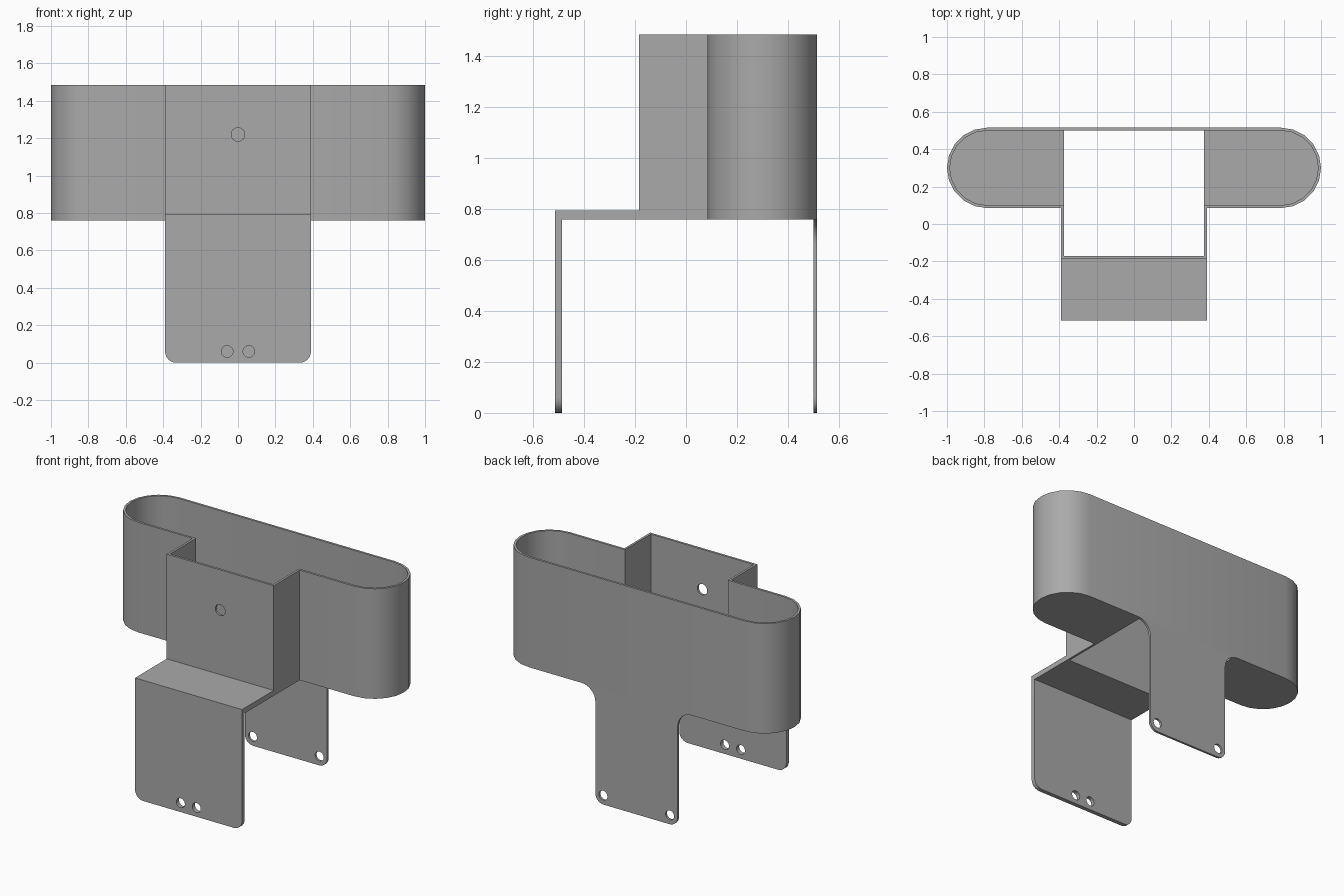
import bpy
import bmesh
from math import sin, cos, pi, radians
from mathutils import Matrix, Vector

if "Cube" in bpy.data.objects:
    bpy.data.objects.remove(bpy.data.objects["Cube"], do_unlink=True)

grey = bpy.data.materials.new("plain grey")
grey.use_nodes = True
GREY = (0.4, 0.4, 0.4, 1)
grey.diffuse_color = GREY
grey.node_tree.nodes["Principled BSDF"].inputs["Base Color"].default_value = GREY

WALL = 0.015
BOTTOM, TOP = 0.76, 1.485
BACK, WING_FRONT, BOX_FRONT, SHELF_FRONT = 0.515, 0.085, -0.185, -0.515
BOX_HALF = 0.39
END_R = (BACK - WING_FRONT) / 2
FLAP_HALF, FILLET, CORNER = 0.3, 0.1, 0.06


def arc(cx, cy, r, start, end, steps):
    return [(cx + r * cos(radians(start + (end - start) * i / steps)),
             cy + r * sin(radians(start + (end - start) * i / steps)))
            for i in range(steps + 1)]


def mirrored(half):
    return half + [(-x, y) for x, y in reversed(half)]


def finish(name, bm):
    bmesh.ops.recalc_face_normals(bm, faces=bm.faces)
    mesh = bpy.data.meshes.new(name)
    bm.to_mesh(mesh)
    bm.free()
    mesh.materials.append(grey)
    obj = bpy.data.objects.new(name, mesh)
    bpy.context.collection.objects.link(obj)
    return obj


def prism(points, vector):
    """Closed solid swept from a flat outline of 3D points."""
    bm = bmesh.new()
    face = bm.faces.new([bm.verts.new(p) for p in points])
    swept = bmesh.ops.extrude_face_region(bm, geom=[face], use_keep_orig=True)
    verts = [v for v in swept["geom"] if isinstance(v, bmesh.types.BMVert)]
    bmesh.ops.translate(bm, verts=verts, vec=Vector(vector))
    return bm


def drill(obj, holes):
    """Cut round holes, each (x, y, z, radius), along the y axis."""
    bm = bmesh.new()
    for x, y, z, r in holes:
        place = Matrix.Translation((x, y, z)) @ Matrix.Rotation(pi / 2, 4, 'X')
        bmesh.ops.create_cone(bm, cap_ends=True, segments=24, radius1=r,
                              radius2=r, depth=0.1, matrix=place)
    cutter = finish("hole_cutter", bm)
    cutter.hide_render = True
    mod = obj.modifiers.new("holes", 'BOOLEAN')
    mod.object = cutter
    mod.solver = 'EXACT'
    bpy.context.view_layer.objects.active = obj
    bpy.ops.object.modifier_apply(modifier=mod.name)
    bpy.data.objects.remove(cutter, do_unlink=True)


def wing_half(t):
    """Right-hand half of the wing outline, inset by t."""
    return [(BOX_HALF - t, WING_FRONT + t)] + arc(
        1 - END_R, (BACK + WING_FRONT) / 2, END_R - t, -90, 90, 10)


def shell_outline(t):
    return mirrored([(BOX_HALF - t, BOX_FRONT + t)] + wing_half(t))


# Thin wall around both rounded wings and the front box
bm = bmesh.new()
loops = [[bm.verts.new((x, y, z)) for x, y in shell_outline(t)]
         for t, z in ((0, BOTTOM), (0, TOP), (WALL, TOP), (WALL, BOTTOM))]
count = len(loops[0])
for k in range(4):
    a, b = loops[k], loops[(k + 1) % 4]
    for i in range(count):
        j = (i + 1) % count
        bm.faces.new((a[i], a[j], b[j], b[i]))
shell = finish("housing_wall", bm)
drill(shell, [(0, BOX_FRONT, 1.22, 0.036)])

# Floors of the two wings, leaving the middle open
floors = []
for side, name in ((1, "left_wing_floor"), (-1, "right_wing_floor")):
    half = wing_half(WALL) + [(BOX_HALF - WALL, BACK - WALL)]
    outline = [(side * x, y, BOTTOM) for x, y in half]
    floors.append(finish(name, prism(outline, (0, 0, 0.02))))

# Front bracket: shelf and hanging plate with rounded lower corners
profile = [(SHELF_FRONT, 0), (SHELF_FRONT, 0.795), (BOX_FRONT, 0.795),
           (BOX_FRONT, BOTTOM), (-0.487, BOTTOM), (-0.487, 0)]
bm = prism([(-BOX_HALF, y, z) for y, z in profile], (2 * BOX_HALF, 0, 0))
corners = [e for e in bm.edges
           if all(v.co.z < 0.001 for v in e.verts)
           and abs(e.verts[0].co.x - e.verts[1].co.x) < 0.001]
bmesh.ops.bevel(bm, geom=corners, offset=CORNER, segments=6, profile=0.5,
                affect='EDGES')
bracket = finish("front_bracket", bm)
drill(bracket, [(s * 0.058, -0.5, 0.06, 0.031) for s in (-1, 1)])

# Back flap with filleted shoulders
half = arc(FLAP_HALF - CORNER, CORNER, CORNER, -90, 0, 6)
half += arc(FLAP_HALF + FILLET, BOTTOM - FILLET, FILLET, 180, 90, 8)
flap = finish("back_flap", prism([(x, BACK, z) for x, z in mirrored(half)],
                                 (0, -WALL, 0)))
drill(flap, [(s * 0.243, BACK, 0.06, 0.031) for s in (-1, 1)])

# Smooth the curves, keep the folds sharp
bpy.ops.object.select_all(action='DESELECT')
for obj in [shell, bracket, flap] + floors:
    obj.select_set(True)
bpy.context.view_layer.objects.active = shell
bpy.ops.object.shade_smooth_by_angle(angle=radians(30))
